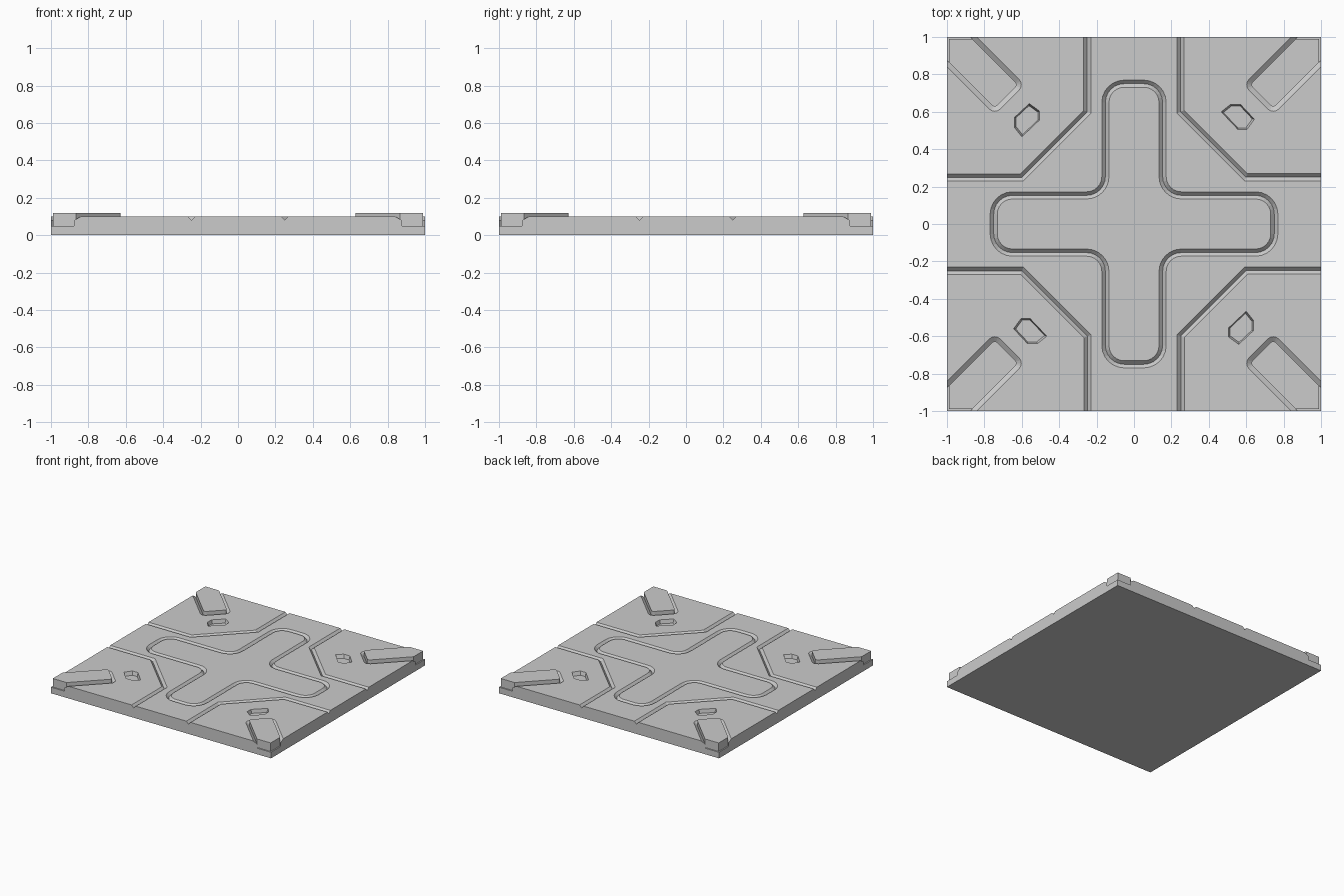
import bpy, bmesh, math
from mathutils import Vector, Matrix

if "Cube" in bpy.data.objects:
    bpy.data.objects.remove(bpy.data.objects["Cube"])

TOP = 0.1
R2 = math.sqrt(2)


def turn(points, k):
    rot = Matrix.Rotation(k * math.pi / 2, 3, 'Z')
    return [rot @ Vector(p) for p in points]


def loft(bm, rings, closed=False):
    loops = [[bm.verts.new(p) for p in ring] for ring in rings]
    n = len(loops[0])
    pairs = list(zip(loops, loops[1:])) + ([(loops[-1], loops[0])] if closed else [])
    for a, b in pairs:
        for i in range(n):
            j = (i + 1) % n
            bm.faces.new((a[i], a[j], b[j], b[i]))
    if not closed:
        bm.faces.new(loops[0])
        bm.faces.new(loops[-1])


def finish(bm, name):
    bmesh.ops.recalc_face_normals(bm, faces=bm.faces)
    me = bpy.data.meshes.new(name)
    bm.to_mesh(me)
    bm.free()
    ob = bpy.data.objects.new(name, me)
    bpy.context.collection.objects.link(ob)
    return ob


def fillet(points, radii, seg=6):
    """Round the corners of a closed 2D outline."""
    out = []
    for i, (p, r) in enumerate(zip(points, radii)):
        p = Vector(p)
        if r == 0:
            out.append(p)
            continue
        a = (Vector(points[i - 1]) - p).normalized()
        b = (Vector(points[(i + 1) % len(points)]) - p).normalized()
        centre = p + (a + b) * r      # right-angle corners
        for s in range(seg + 1):
            t = s / seg * math.pi / 2
            out.append(centre - b * r * math.cos(t) - a * r * math.sin(t))
    return out


def groove(bm, path, closed):
    """Sweep a V section along a mitred path."""
    path = [Vector(p) for p in path]
    rings, n = [], len(path)
    for i, p in enumerate(path):
        dirs = []
        if closed or i > 0:
            dirs.append((p - path[i - 1]).normalized())
        if closed or i < n - 1:
            dirs.append((path[(i + 1) % n] - p).normalized())
        m = [Vector((-d.y, d.x)) for d in dirs]
        off = m[0] if len(m) == 1 else (m[0] + m[1]) / (1 + m[0].dot(m[1]))
        w = 0.0285
        rings.append([(p + off * w).to_3d() + Vector((0, 0, TOP + 0.01)),
                      (p - off * w).to_3d() + Vector((0, 0, TOP + 0.01)),
                      p.to_3d() + Vector((0, 0, TOP - 0.02))])
    return rings


def diagonal(points):
    """From (along, across) on the corner diagonal to x, y."""
    return [((u - v) / R2, (u + v) / R2) for u, v in points]


def bar_outline(half, end, radius, far=1.7):
    pts = [(far, -half), (far, half), (end, half), (end, -half)]
    return diagonal(fillet(pts, [0, 0, radius, radius], 4))


def at_z(points, z):
    return [(p[0], p[1], z) for p in points]


cut = bmesh.new()

# Rounded cross groove
h, e = 0.153, 0.75
quarter = [(h, h), (e, h)], [(e, -h), (h, -h)]
cross = []
for k in range(4):
    cross += [tuple(p[:2]) for p in turn([(e, -h, 0), (e, h, 0), (h, h, 0)], k)]
loop = fillet(cross, [0.1] * 12)
loft(cut, groove(cut, loop, True), True)

hexagon = [(.465, .6), (.515, .64), (.57, .64), (.645, .56), (.605, .505), (.555, .505)]
mid = Vector((0.557, 0.572))

for k in range(4):
    # Corner panel grooves
    line = [(0.248, 1.1), (0.248, 0.6), (0.6, 0.25), (1.1, 0.25)]
    for ring in [groove(cut, line, False)]:
        loft(cut, [turn(r, k) for r in ring])
    # Small tapered hexagonal recesses
    rings = []
    for z, s in ((0.07, 0.86), (0.11, 1.03)):
        rings.append(turn(at_z([mid + (Vector(p) - mid) * s for p in hexagon], z), k))
    loft(cut, rings)
    # Corner pockets with a bevelled rim
    loft(cut, [turn(at_z(bar_outline(hw, en, r), z), k) for z, hw, en, r in (
        (0.05, 0.088, 0.965, 0.02), (0.08, 0.088, 0.965, 0.02),
        (0.11, 0.1255, 0.9275, 0.055))])
cutter = finish(cut, "groove_cutter")
cutter.hide_render = True

# Floor slab
bm = bmesh.new()
loft(bm, [[(x, y, z) for x, y in ((-1, -1), (1, -1), (1, 1), (-1, 1))] for z in (0, TOP)])
slab = finish(bm, "floor_slab")
mod = slab.modifiers.new("grooves", 'BOOLEAN')
mod.operation = 'DIFFERENCE'
mod.solver = 'EXACT'
mod.object = cutter
bpy.context.view_layer.objects.active = slab
bpy.ops.object.modifier_apply(modifier=mod.name)
bpy.data.objects.remove(cutter)

# Raised corner bars
edge, gap = 0.99, 0.088 * R2
outline = bar_outline(0.088, 0.965, 0.02)[2:]
outline = [(edge, edge - gap), (edge, edge), (edge - gap, edge)] + outline
for k in range(4):
    bm = bmesh.new()
    loft(bm, [turn(at_z(outline, z), k) for z in (0.05, 0.12)])
    finish(bm, f"corner_bar_{k + 1}")
